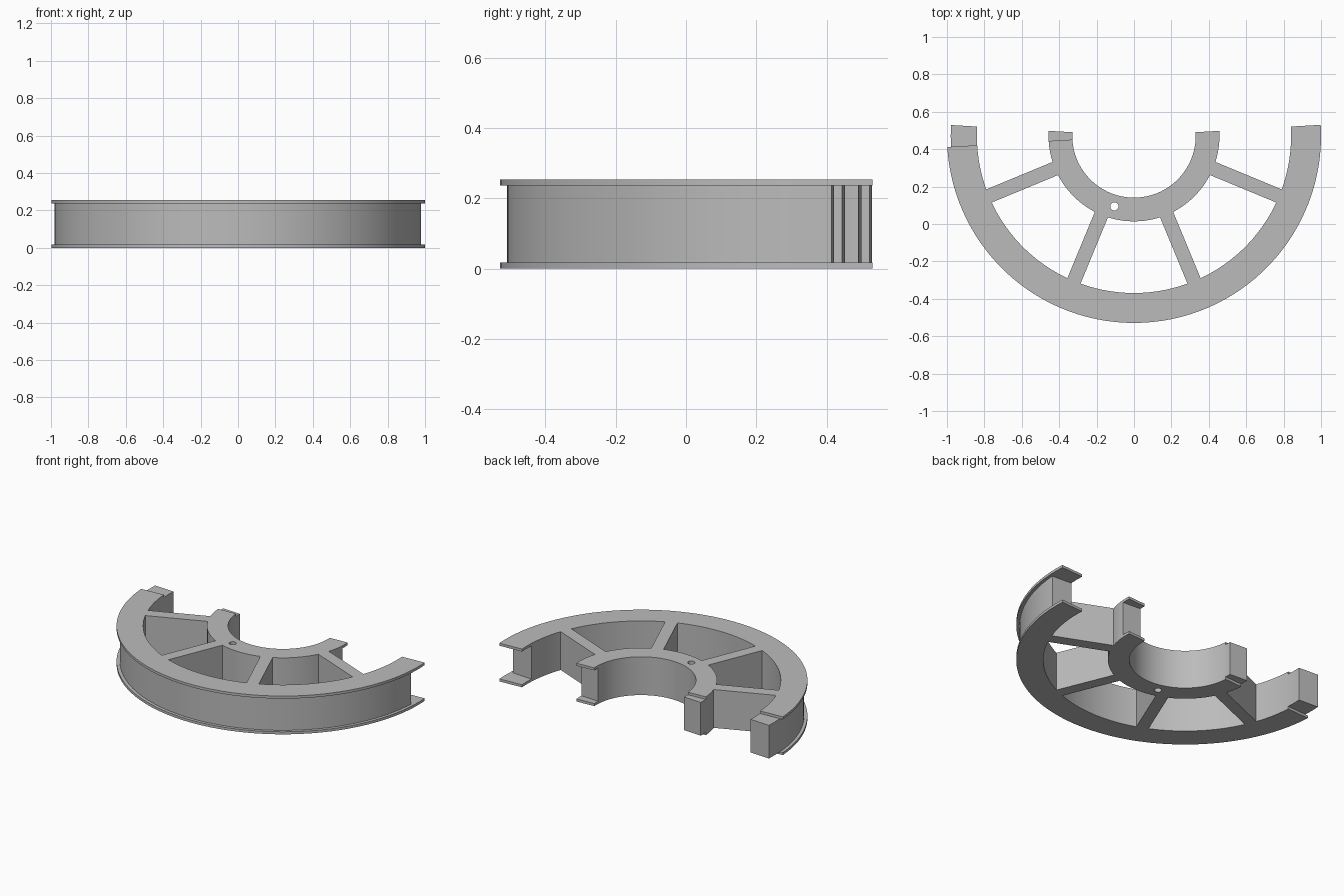
import bpy, bmesh, math

if "Cube" in bpy.data.objects:
    bpy.data.objects.remove(bpy.data.objects["Cube"])

CY = 0.471                      # arc centre on y
LAP = 3.4                       # joint overlap angle, degrees
Z = [0, 0.017, 0.237, 0.254]    # flange and core levels
HUB_IN, HUB_OUT = 0.33, 0.457
RIM_IN, RIM_CORE, RIM_OUT = 0.84, 0.98, 1.0

grey = bpy.data.materials.new("grey_plastic")
grey.use_nodes = True
colour = (0.5, 0.5, 0.5, 1)
grey.diffuse_color = colour
grey.node_tree.nodes["Principled BSDF"].inputs["Base Color"].default_value = colour


def finish(bm, name):
    bmesh.ops.recalc_face_normals(bm, faces=bm.faces)
    mesh = bpy.data.meshes.new(name)
    bm.to_mesh(mesh)
    bm.free()
    mesh.materials.append(grey)
    ob = bpy.data.objects.new(name, mesh)
    bpy.context.collection.objects.link(ob)
    return ob


def activate(ob):
    bpy.ops.object.select_all(action='DESELECT')
    ob.select_set(True)
    bpy.context.view_layer.objects.active = ob


def smooth(ob):
    activate(ob)
    bpy.ops.object.shade_smooth_by_angle(angle=math.radians(25))


def ring_half(name, radii, steps):
    """Half ring with a tongue on one end and a socket on the other."""
    first, last = 180 + LAP, 360 - LAP
    angles = ([180 - LAP, 180]
              + [first + (last - first) * i / steps for i in range(steps + 1)]
              + [360, 360 + LAP])
    size = (len(angles) - 1, len(radii) - 1, 3)

    def solid(c):
        if any(k < 0 or k >= n for k, n in zip(c, size)):
            return False
        if c[2] == 1:                       # core web
            return c[1] == 0 and c[0] < size[0] - 2
        return c[0] >= 2                    # flanges

    bm = bmesh.new()
    verts = {}

    def vert(key):
        if key not in verts:
            a, r = math.radians(angles[key[0]]), radii[key[1]]
            verts[key] = bm.verts.new((r * math.cos(a), CY + r * math.sin(a), Z[key[2]]))
        return verts[key]

    # Skin every solid cell where its neighbour is empty
    cells = [(i, j, k) for i in range(size[0]) for j in range(size[1]) for k in range(3)]
    for c in filter(solid, cells):
        for axis in range(3):
            u, v = (axis + 1) % 3, (axis + 2) % 3
            for side in (0, 1):
                near = list(c)
                near[axis] += 2 * side - 1
                if solid(near):
                    continue
                quad = []
                for du, dv in ((0, 0), (1, 0), (1, 1), (0, 1)):
                    key = list(c)
                    key[axis] += side
                    key[u] += du
                    key[v] += dv
                    quad.append(vert(tuple(key)))
                bm.faces.new(quad)
    return finish(bm, name)


# Outer rim with groove
smooth(ring_half("rim", [RIM_IN, RIM_CORE, RIM_OUT], 60))

# Inner hub with a small drilled hole
hub = ring_half("hub", [HUB_IN, HUB_OUT], 48)
bpy.ops.mesh.primitive_cylinder_add(vertices=24, radius=0.022, depth=1,
                                    location=(-0.105, 0.094, 0.1))
cutter = bpy.context.object
cutter.hide_render = True
cutter.data.materials.append(grey)
activate(hub)
drill = hub.modifiers.new("drill", 'BOOLEAN')
drill.operation, drill.solver, drill.object = 'DIFFERENCE', 'EXACT', cutter
bpy.ops.object.modifier_apply(modifier=drill.name)
bpy.data.objects.remove(cutter)
smooth(hub)

# Spokes
HALF = 0.038
for n in range(4):
    a = math.radians(202.5 + 45 * n)
    start = math.sqrt(HUB_OUT ** 2 - HALF ** 2) - 0.001
    end = RIM_IN + 0.001
    bm = bmesh.new()
    bmesh.ops.create_cube(bm, size=1)
    for v in bm.verts:
        r = start if v.co.x < 0 else end
        s = HALF if v.co.y > 0 else -HALF
        v.co = (r * math.cos(a) - s * math.sin(a),
                CY + r * math.sin(a) + s * math.cos(a),
                Z[0] if v.co.z < 0 else Z[3])
    finish(bm, f"spoke_{n + 1}")
